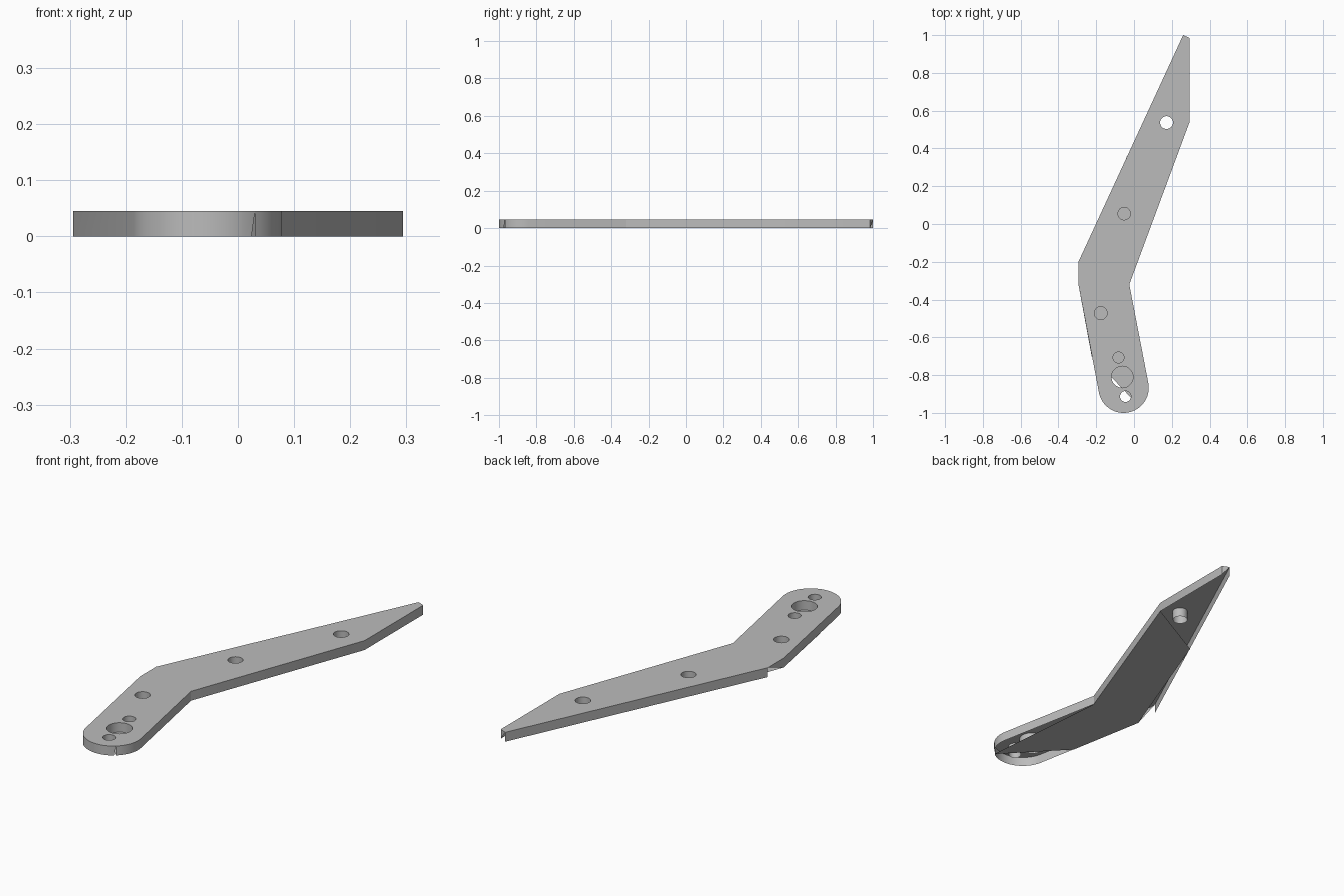
import bpy, bmesh
from math import sin, cos, radians, tau

cube = bpy.data.objects.get("Cube")
if cube:
    bpy.data.objects.remove(cube, do_unlink=True)

H = 0.045  # plate thickness

grey = bpy.data.materials.new("plain grey")
grey.use_nodes = True
grey.diffuse_color = (0.5, 0.5, 0.5, 1)
grey.node_tree.nodes["Principled BSDF"].inputs["Base Color"].default_value = grey.diffuse_color


def finish(name, bm):
    mesh = bpy.data.meshes.new(name)
    bm.to_mesh(mesh)
    bm.free()
    mesh.materials.append(grey)
    obj = bpy.data.objects.new(name, mesh)
    bpy.context.collection.objects.link(obj)
    bpy.ops.object.select_all(action='DESELECT')
    obj.select_set(True)
    bpy.context.view_layer.objects.active = obj
    bpy.ops.object.shade_smooth_by_angle(angle=radians(30))
    return obj


def ring(bm, points, z):
    return [bm.verts.new((x, y, z)) for x, y in points]


def circle(x, y, r, n=32):
    return [(x + r * cos(tau * i / n), y + r * sin(tau * i / n)) for i in range(n)]


# Outline, counter-clockwise, with a rounded lower end
CX, CY, R = -0.055, -0.867, 0.133


def arc(deg):
    return (CX + R * cos(radians(deg)), CY + R * sin(radians(deg)))


slit_start, slit_end = arc(306.5), arc(310)
knee, elbow = (-0.294, -0.32), (-0.025, -0.32)
shoulder, tip_side = (0.294, 0.54), (0.294, 0.985)
bend = (-0.294, -0.2)
outline = [shoulder, tip_side, (0.26, 1.0), bend, knee]
outline += [arc(190.5 + 116 * i / 20) for i in range(20)] + [slit_start]
outline += [arc(310 + 60.5 * i / 10) for i in range(11)] + [elbow]

holes = [circle(*h) for h in (
    (0.172, 0.537, 0.034), (-0.052, 0.055, 0.033), (-0.176, -0.472, 0.034),
    (-0.082, -0.707, 0.029), (-0.062, -0.81, 0.057), (-0.045, -0.913, 0.029))]

# Top face with open holes
bm = bmesh.new()
edges = []
for loop in [outline] + holes:
    vs = ring(bm, loop, H)
    edges += [bm.edges.new((vs[i - 1], vs[i])) for i in range(len(vs))]
bmesh.ops.triangle_fill(bm, edges=edges, use_beauty=True, use_dissolve=False, normal=(0, 0, 1))
for f in bm.faces:
    f.normal_update()
    if f.normal.z < 0:
        f.normal_flip()
finish("top_face", bm)

# Outer wall; three narrow panels are only half filled
bm = bmesh.new()
low, high = ring(bm, outline, 0), ring(bm, outline, H)
half = {bend: 1, tip_side: 0, slit_start: 0}
for i, p in enumerate(outline):
    j = (i + 1) % len(outline)
    if p in half:
        bm.faces.new((low[(i, j)[half[p]]], high[j], high[i]))
    else:
        bm.faces.new((low[i], low[j], high[j], high[i]))
finish("outer_wall", bm)

# Hole walls, facing their axes
bm = bmesh.new()
for loop in holes:
    a, b = ring(bm, loop, 0), ring(bm, loop, H)
    for i in range(len(loop)):
        bm.faces.new((a[i - 1], b[i - 1], b[i], a[i]))
finish("hole_walls", bm)

# Partial underside, leaving both ends open
bm = bmesh.new()
cover = [shoulder, (-0.037, 0.36), knee, (-0.224, -0.70), slit_end, elbow]
face = bm.faces.new(ring(bm, cover, 0))
face.normal_update()
if face.normal.z > 0:
    face.normal_flip()
finish("underside", bm)
